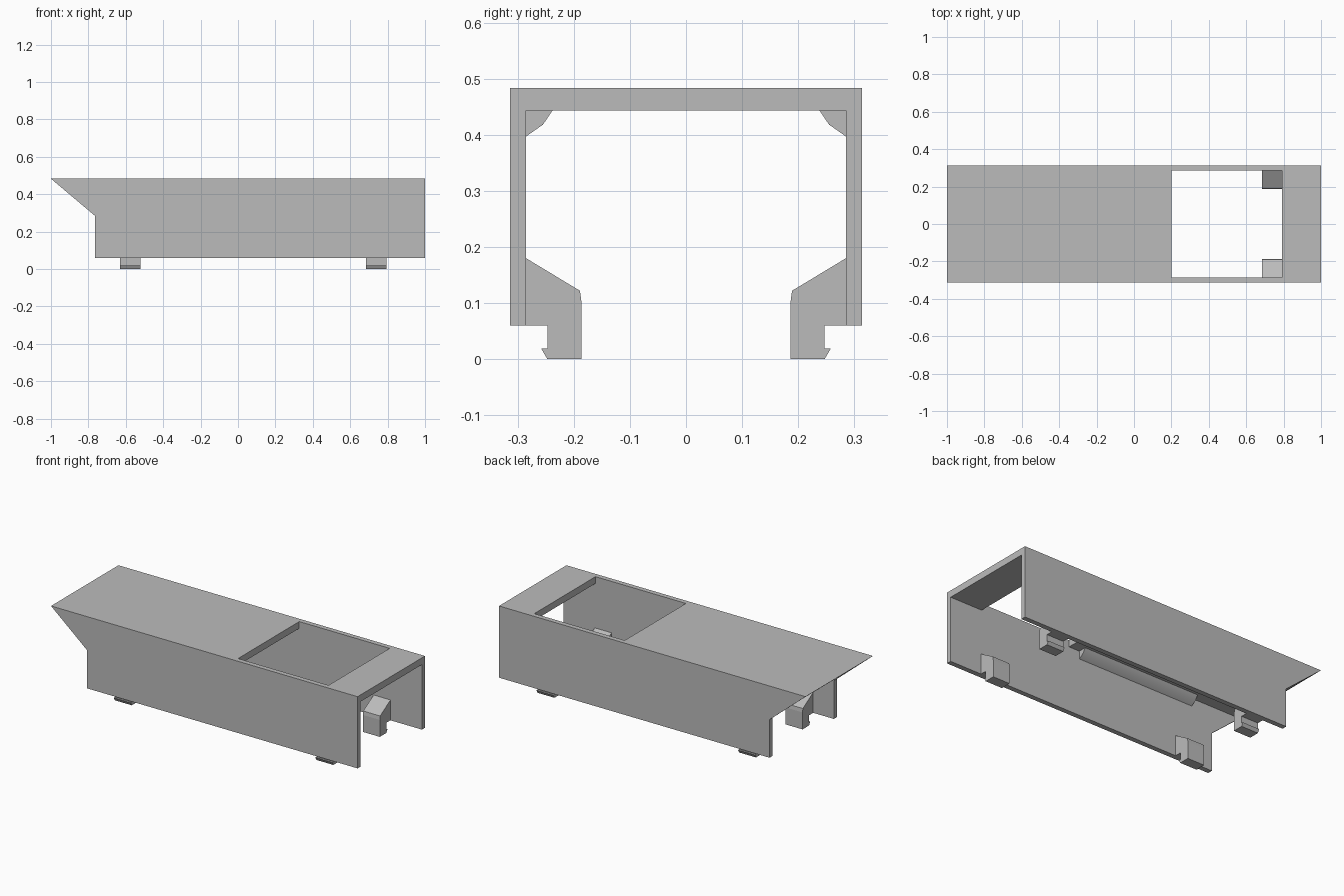
import bpy
import bmesh
import math
from mathutils import Vector

cube = bpy.data.objects.get("Cube")
if cube:
    bpy.data.objects.remove(cube, do_unlink=True)

GREY = (0.5, 0.5, 0.5, 1.0)
mat = bpy.data.materials.new("plain grey")
mat.use_nodes = True
mat.diffuse_color = GREY
mat.node_tree.nodes["Principled BSDF"].inputs["Base Color"].default_value = GREY


def prism(name, outline, axis, lo, hi):
    """Extrude an outline along x (points are y, z) or y (points are x, z)."""
    bm = bmesh.new()
    if axis == "x":
        pts, step = [(lo, a, b) for a, b in outline], (hi - lo, 0, 0)
    else:
        pts, step = [(a, lo, b) for a, b in outline], (0, hi - lo, 0)
    face = bm.faces.new([bm.verts.new(p) for p in pts])
    new = bmesh.ops.extrude_face_region(bm, geom=[face])["geom"]
    verts = [v for v in new if isinstance(v, bmesh.types.BMVert)]
    bmesh.ops.translate(bm, verts=verts, vec=Vector(step))
    bmesh.ops.recalc_face_normals(bm, faces=bm.faces)
    mesh = bpy.data.meshes.new(name)
    bm.to_mesh(mesh)
    bm.free()
    mesh.materials.append(mat)
    obj = bpy.data.objects.new(name, mesh)
    bpy.context.collection.objects.link(obj)
    return obj


def activate(obj):
    bpy.ops.object.select_all(action="DESELECT")
    obj.select_set(True)
    bpy.context.view_layer.objects.active = obj


def cut(obj, cutter):
    cutter.hide_render = True
    mod = obj.modifiers.new("cut", "BOOLEAN")
    mod.operation = "DIFFERENCE"
    mod.solver = "EXACT"
    mod.object = cutter
    activate(obj)
    bpy.ops.object.modifier_apply(modifier=mod.name)
    bpy.data.objects.remove(cutter, do_unlink=True)


def box(x0, x1, z0, z1):
    return [(x0, z0), (x1, z0), (x1, z1), (x0, z1)]


HALF, INNER = 0.314, 0.285
BASE, CEILING, TOP = 0.06, 0.443, 0.483

# Channel-shaped cover with a sloping overhang and a window in the roof
side = [(-1, TOP), (-0.765, 0.285), (-0.765, BASE), (1, BASE), (1, TOP)]
cover = prism("cover", side, "y", -HALF, HALF)
cut(cover, prism("channel_cutter", box(-1.2, 1.2, -0.1, CEILING), "y", -INNER, INNER))
cut(cover, prism("window_cutter", box(0.2, 0.79, 0.4, 0.6), "y", -INNER, INNER))

# Snap clips and roof corner ribs, repeated on both walls
clip = [(INNER, 0.18), (0.189, 0.122), (0.186, 0.1), (0.186, 0), (0.247, 0),
        (0.258, 0.019), (0.247, 0.019), (0.247, BASE), (INNER, BASE)]
rib = [(INNER, CEILING), (0.238, CEILING), (0.255, 0.418), (INNER, 0.397)]
for word, s in (("left_wall", 1), ("right_wall", -1)):
    mirrored = [(s * y, z) for y, z in clip]
    for end, x in (("slope_end", -0.63), ("open_end", 0.685)):
        prism(f"clip_{word}_{end}", mirrored, "x", x, x + 0.11)
    strip = prism(f"corner_rib_{word}", [(s * y, z) for y, z in rib], "x", -0.63, 0.13)
    activate(strip)
    bpy.ops.object.shade_smooth_by_angle(angle=math.radians(30))
